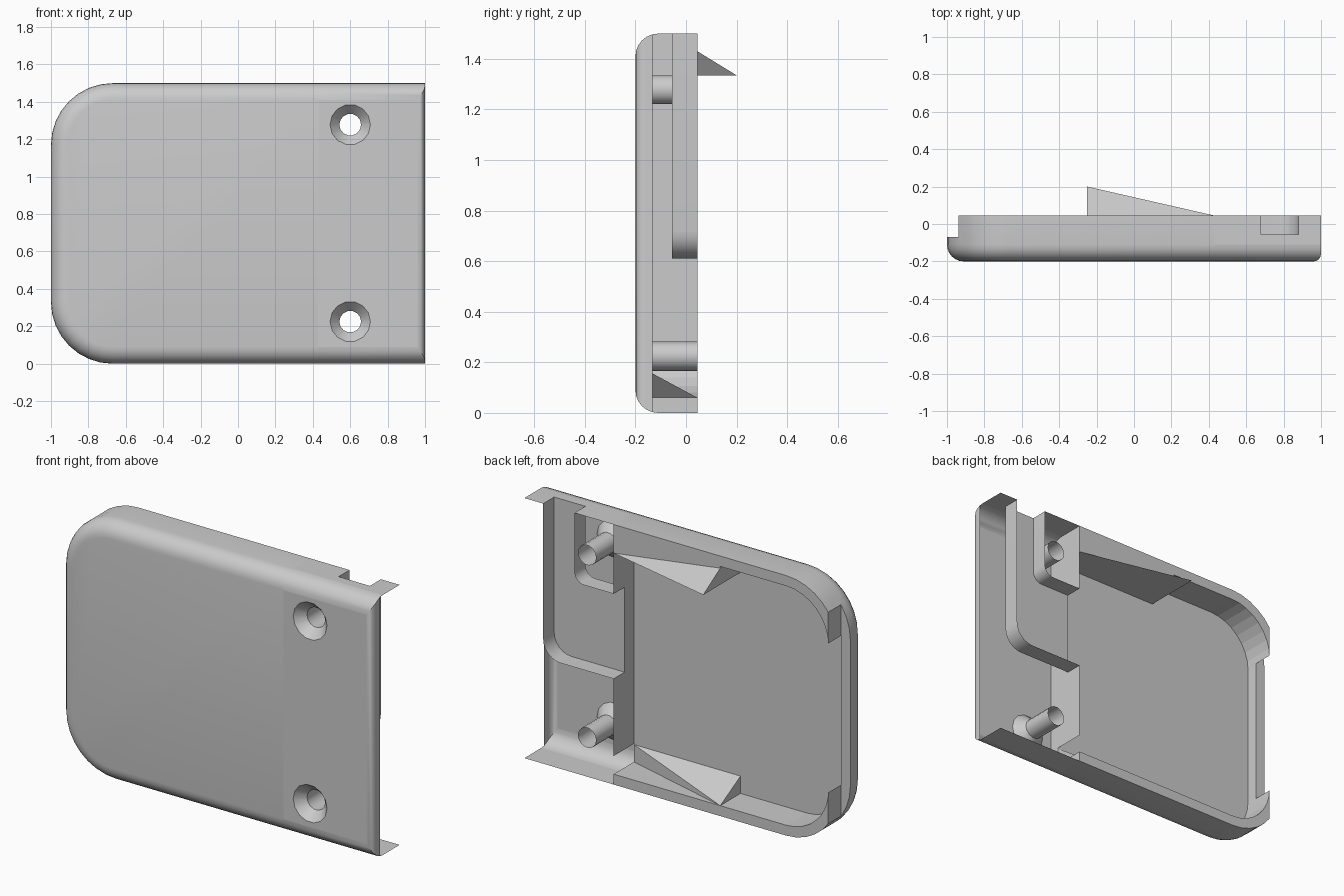
import bpy, bmesh
from math import sin, cos, pi, sqrt

if "Cube" in bpy.data.objects:
    bpy.data.objects.remove(bpy.data.objects["Cube"])

BACK, FRONT, FLOOR = 0.045, -0.2, -0.14
H, R, CR, XD = 1.5, 0.09, 0.33, 0.43     # height, edge round, corner round, divider x


def finish(name, bm, smooth=True):
    bmesh.ops.remove_doubles(bm, verts=bm.verts, dist=1e-5)
    bmesh.ops.recalc_face_normals(bm, faces=bm.faces)
    me = bpy.data.meshes.new(name)
    bm.to_mesh(me)
    bm.free()
    ob = bpy.data.objects.new(name, me)
    bpy.context.collection.objects.link(ob)
    if smooth:
        bpy.ops.object.select_all(action='DESELECT')
        ob.select_set(True)
        bpy.context.view_layer.objects.active = ob
        bpy.ops.object.shade_smooth_by_angle(angle=0.5)
    return ob


def face(bm, pts):
    return bm.faces.new([bm.verts.new(p) for p in pts])


def outline(d, xr, y):
    """U-shaped outline, inset by d, open to the right at xr."""
    r, n = CR - d, 8
    pts = [(xr, y, d)]
    for cz, a0 in ((CR, 1.5 * pi), (H - CR, pi)):
        pts += [(-1 + CR + r * cos(a0 - i * pi / 2 / n), y,
                 cz + r * sin(a0 - i * pi / 2 / n)) for i in range(n + 1)]
    return pts + [(xr, y, H - d)]


def loft_solid(name, rings, smooth=False):
    bm = bmesh.new()
    vs = [[bm.verts.new(p) for p in ring] for ring in rings]
    n = len(vs[0])
    for a, b in zip(vs, vs[1:]):
        for i in range(n):
            bm.faces.new((a[i], a[(i + 1) % n], b[(i + 1) % n], b[i]))
    bm.faces.new(vs[0])
    bm.faces.new(vs[-1])
    return finish(name, bm, smooth)


def hull(name, pts):
    bm = bmesh.new()
    for p in pts:
        bm.verts.new(p)
    bmesh.ops.convex_hull(bm, input=bm.verts)
    return finish(name, bm, False)


def inset_right(y, r=0.04):
    t = max(0, FRONT + r - y)
    return r - sqrt(max(0, r * r - t * t))


# levels of the rounded outer edge: (y, inset)
levels = [(FRONT + R * (1 - sin(a)), R * (1 - cos(a)))
          for a in (i * pi / 12 for i in range(7))]

# thick tray on the left
tray = loft_solid("tray", [outline(d, XD, y) for y, d in [(BACK, 0)] + levels], True)
cavity = loft_solid("cavity_cutter", [outline(0.06, 0.8, y) for y in (0.3, FLOOR)])
lip = hull("lip_cutter", [(x, y, z) for x in (-1.2, -0.939)
                          for y in (-0.07, 0.3) for z in (-0.2, 1.7)])
for cutter in (cavity, lip):
    m = tray.modifiers.new("cut", 'BOOLEAN')
    m.operation, m.object, m.solver = 'DIFFERENCE', cutter, 'EXACT'
    cutter.hide_render = True
    bpy.context.view_layer.objects.active = tray
    bpy.ops.object.modifier_apply(modifier=m.name)
    bpy.data.objects.remove(cutter)

# thin skin on the right: rounded top and bottom edges
bm = bmesh.new()
for top in (False, True):
    zz = (lambda d: H - d) if top else (lambda d: d)
    for (y0, d0), (y1, d1) in zip(levels, levels[1:]):
        face(bm, [(XD, y0, zz(d0)), (1 - inset_right(y0), y0, zz(d0)),
                  (1 - inset_right(y1), y1, zz(d1)), (XD, y1, zz(d1))])
    # flat flange, with the channel notch in the top one
    for x0, x1, yb in ((XD, 0.68, BACK), (0.68, 0.88, -0.055 if top else BACK),
                       (0.88, 1, BACK)):
        face(bm, [(x0, levels[0][0], zz(0)), (x1, levels[0][0], zz(0)),
                  (x1, yb, zz(0)), (x0, yb, zz(0))])
# rounded lip on the right edge
for (y0, d0), (y1, d1) in zip(levels[1:], levels[2:]):
    a, b = 1 - inset_right(y0), 1 - inset_right(y1)
    face(bm, [(a, y0, d0), (a, y0, H - d0), (b, y1, H - d1), (b, y1, d1)])
finish("right_skin", bm)

# front panel of the skin with two screw holes
HOLES, N = (0.225, 1.278), 14


def circle(r, y, z):
    return [(0.6 + r * cos(2 * pi * i / N), y, z + r * sin(2 * pi * i / N))
            for i in range(N)]


bm = bmesh.new()
loops = [[(XD, FRONT, R), (0.96, FRONT, R), (0.96, FRONT, H - R), (XD, FRONT, H - R)]]
loops += [circle(0.108, FRONT, z) for z in HOLES]
edges = []
for loop in loops:
    vs = [bm.verts.new(p) for p in loop]
    edges += [bm.edges.new((vs[i - 1], vs[i])) for i in range(len(vs))]
bmesh.ops.triangle_fill(bm, edges=edges, use_beauty=True, normal=(0, -1, 0))
finish("front_panel", bm, False)

# countersunk screw posts
for label, z in zip(("lower", "upper"), HOLES):
    bm = bmesh.new()
    rings = [circle(r, y, z) for r, y in ((0.108, FRONT), (0.058, -0.145), (0.058, BACK))]
    for a, b in zip(rings, rings[1:]):
        for i in range(N):
            face(bm, [a[i - 1], a[i], b[i], b[i - 1]])
    finish(label + "_screw_post", bm)

# cable channel: L-shaped trough of thin sheet
CF = -0.055
arc = lambda cx, cz, r: [(cx + r * cos(i * pi / 12), cz - r * sin(i * pi / 12))
                         for i in range(7)]
outer = [(0.88, H)] + arc(0.77, 0.72, 0.11) + [(XD, 0.61)]
inner = [(0.68, H)] + arc(0.62, 1.16, 0.06) + [(XD, 1.1)]
bm = bmesh.new()
for path in (outer, inner):
    for (x0, z0), (x1, z1) in zip(path, path[1:]):
        face(bm, [(x0, CF, z0), (x1, CF, z1), (x1, BACK, z1), (x0, BACK, z0)])
for i in range(len(outer) - 1):
    face(bm, [(x, CF, z) for x, z in (outer[i], outer[i + 1], inner[i + 1], inner[i])])
finish("cable_channel", bm)

# divider sheet, lowered where the channel passes
bm = bmesh.new()
for z0, z1, y in ((0.165, 0.61, BACK), (0.61, 1.1, CF), (1.1, 1.335, BACK)):
    face(bm, [(XD, FLOOR, z0), (XD, FLOOR, z1), (XD, y, z1), (XD, y, z0)])
finish("divider", bm, False)

# snap hook at the top and matching ramp at the bottom
XH = -0.25
hull("hook_base", [(x, y, z) for x in (XH, XD) for y in (FLOOR, BACK)
                   for z in (1.335, 1.44)])
hull("snap_hook", [(XH, 0.2, 1.335), (XH, BACK, 1.335), (XH, BACK, 1.43),
                   (XD, BACK, 1.335)])
hull("snap_ramp", [(XH, FLOOR, 0.16), (XH, FLOOR, 0.06), (XH, BACK, 0.06),
                   (XD, FLOOR, 0.16), (XD, FLOOR, 0.06)])
